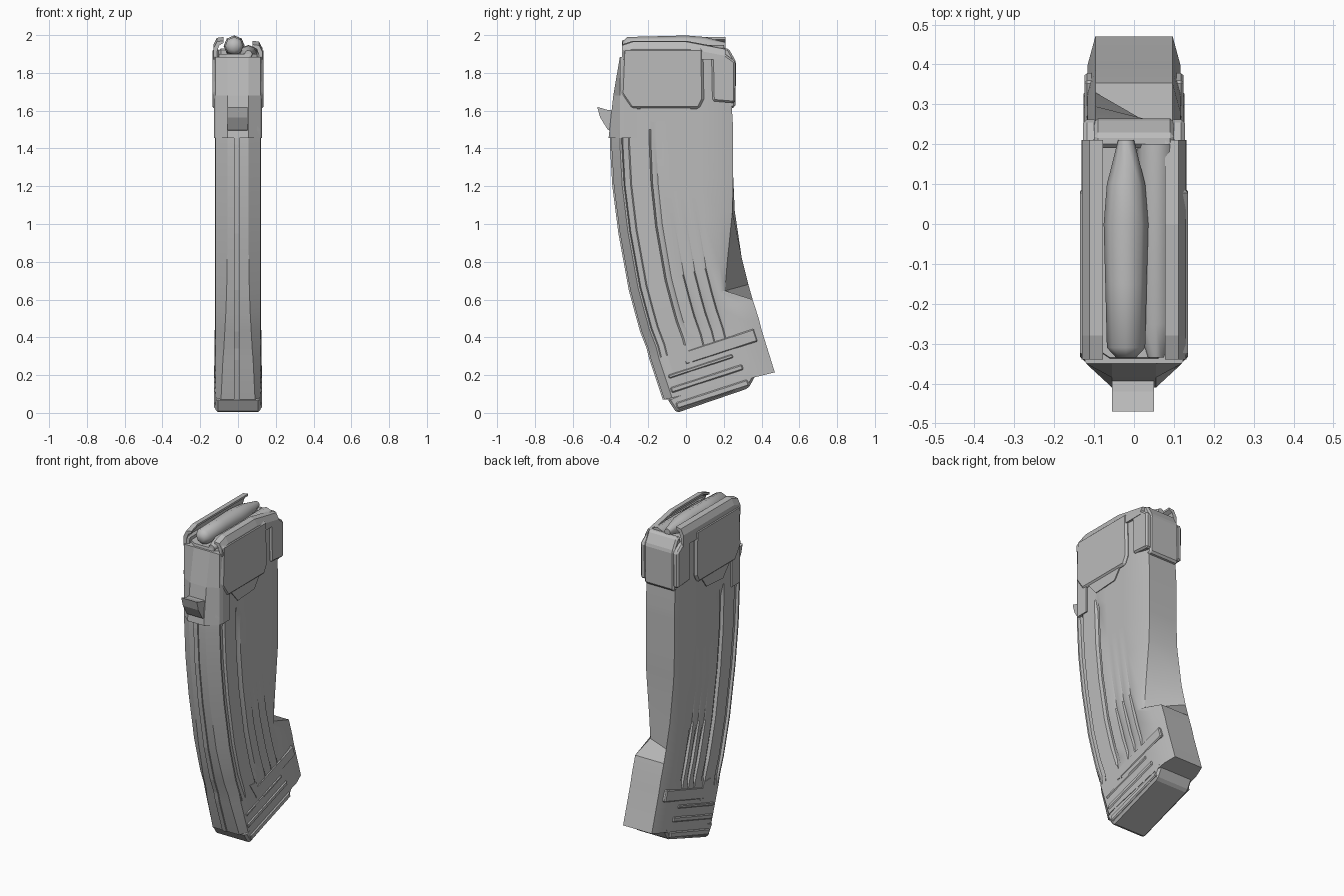
import bpy, bmesh, math
from mathutils import Vector

if "Cube" in bpy.data.objects:
    bpy.data.objects.remove(bpy.data.objects["Cube"], do_unlink=True)

GREY = (0.5, 0.5, 0.5, 1)
metal = bpy.data.materials.new("grey_metal")
metal.use_nodes = True
metal.diffuse_color = GREY
metal.node_tree.nodes["Principled BSDF"].inputs["Base Color"].default_value = GREY


def loft(name, rings, smooth=30):
    """Skin a list of equal-length closed rings and cap both ends."""
    bm = bmesh.new()
    rows = [[bm.verts.new(p) for p in ring] for ring in rings]
    n = len(rows[0])
    for a, b in zip(rows, rows[1:]):
        for i in range(n):
            j = (i + 1) % n
            bm.faces.new((a[i], a[j], b[j], b[i]))
    bm.faces.new(rows[0])
    bm.faces.new(rows[-1])
    bmesh.ops.recalc_face_normals(bm, faces=bm.faces)
    mesh = bpy.data.meshes.new(name)
    bm.to_mesh(mesh)
    bm.free()
    mesh.materials.append(metal)
    ob = bpy.data.objects.new(name, mesh)
    bpy.context.collection.objects.link(ob)
    bpy.ops.object.select_all(action='DESELECT')
    ob.select_set(True)
    bpy.context.view_layer.objects.active = ob
    if smooth:
        bpy.ops.object.shade_smooth_by_angle(angle=math.radians(smooth))
    return ob


def slab(name, pts, x0, x1, bevel=0):
    """Side outline in (y, z) pulled across from x0 to x1."""
    ob = loft(name, [[(x, y, z) for y, z in pts] for x in (x0, x1)], 0)
    if bevel:
        mod = ob.modifiers.new("edge", 'BEVEL')
        mod.width, mod.segments = bevel, 1


def both_sides(name, pts, x0, x1, bevel=0):
    for side, s in (("left", 1), ("right", -1)):
        slab(f"{side}_{name}", pts, s * x0, s * x1, bevel)


# Curved body: front edge, back edge, nose half width, long groove, short groove, left back cut
stations = [
    ((-.335, 1.90), (.225, 1.90), .06, 0, 0, 0),
    ((-.395, 1.50), (.25, 1.50), .055, 0, 0, 0),
    ((-.395, 1.42), (.25, 1.44), .055, 1, 0, 0),
    ((-.382, 1.20), (.25, 1.25), .055, 1, 0, 0),
    ((-.35, .95), (.258, 1.07), .055, 1, 0, .02),
    ((-.295, .65), (.295, .82), .06, 1, .5, .13),
    ((-.26, .52), (.33, .68), .065, 1, 1, .21),
    ((-.235, .43), (.353, .60), .07, 1, 1, 0),
    ((-.20, .34), (.385, .50), .075, .7, .8, 0),
    ((-.185, .28), (.40, .44), .08, 0, 0, 0),
    ((-.115, .07), (.47, .215), .09, 0, 0, 0),
]


def half_profile(nose, deep, short, cut):
    """Distance from front to back, with half width and grooves."""
    prof = [(0, nose), (.07, .12), (.085, .12), (.095, .12 - .014 * deep),
            (.14, .12 - .014 * deep), (.15, .12), (.31, .121),
            (.325, .121 - .016 * deep), (.35, .121 - .012 * deep), (.37, .121)]
    for t in (.47, .57, .67):
        prof += [(t, .12), (t + .01, .12 - .014 * short), (t + .05, .12)]
    return prof + [(.88 - cut * .6, .116), (1 - cut, .097)]


rings = []
for front, back, nose, deep, short, cut in stations:
    f, b = Vector(front), Vector(back)
    left = [(w, *f.lerp(b, t)) for t, w in half_profile(nose, deep, short, cut)]
    right = [(-w, *f.lerp(b, t)) for t, w in half_profile(nose, deep, short, 0)]
    rings.append(left + right[::-1])
loft("curved_body", rings)

# Seam rib down the front edge
fronts = [s[0] for s in stations[1:]]
slab("front_seam", [(y - .008, z) for y, z in fronts]
     + [(y + .03, z) for y, z in reversed(fronts)], -.02, .008)

# Front reinforcing block with a chamfered nose, and its catch
block = []
for y, z in ((-.35, 1.885), (-.385, 1.68), (-.41, 1.455)):
    half = [(.055, y), (.12, -.35), (.128, -.33), (.128, -.26)]
    block.append([(x, q, z) for x, q in half] + [(-x, q, z) for x, q in reversed(half)])
loft("front_block", block, 0)
slab("front_catch", [(-.47, 1.62), (-.42, 1.605), (-.38, 1.60), (-.38, 1.48),
                     (-.415, 1.50), (-.455, 1.565)], -.055, .05)

# Wide side plates and rear lugs
both_sides("side_plate", [(-.335, 1.93), (.09, 1.93), (.095, 1.66), (.07, 1.61),
                          (-.29, 1.61), (-.345, 1.69)], .1, .135, .012)
both_sides("plate_wedge", [(-.25, 1.62), (.03, 1.62), (-.02, 1.55), (-.18, 1.54)], .1, .126)
both_sides("rear_lug", [(.135, 1.90), (.2, 1.905), (.262, 1.86), (.26, 1.64), (.14, 1.65)],
           .09, .128, .01)
slab("rear_band", [(.19, 1.93), (.225, 1.93), (.265, 1.86), (.262, 1.62), (.2, 1.60)],
     -.1, .1, .01)

# Feed lips folded inwards over the opening; the left one drops towards the rear
section = [(.131, 1.88), (.13, 1.95), (.112, 1.985), (.078, 1.99),
           (.078, 1.978), (.1, 1.965), (.112, 1.93), (.112, 1.88)]
for side, s, drops in (("left", 1, (.04, .02, .02, .06)), ("right", -1, (.02, 0, 0, 0))):
    loft(f"{side}_feed_lip", [[(s * x, y, max(z - d, 1.87)) for x, z in section]
                              for y, d in zip((-.34, -.28, 0, .21), drops)], 0)


# Cartridges lying in the opening
def cartridge(name, x, z, steps):
    ring = [(math.cos(a * math.pi / 4), math.sin(a * math.pi / 4)) for a in range(8)]
    loft(name, [[(x + r * c, y, z + r * s) for c, s in ring] for y, r in steps], 50)


cartridge("top_cartridge", -.02, 1.942,
          [(-.335, .025), (-.31, .048), (-.15, .052), (0, .056), (.1, .048), (.21, .02)])
cartridge("lower_cartridge", .055, 1.90, [(-.335, .02), (-.25, .045), (.2, .048)])

# Floor plate and stepped ridges at the bottom
slab("floor_plate", [(-.10, .075), (-.05, 0), (.33, .13), (.375, .21), (.3, .24)],
     -.118, .118, .012)
slope = Vector((.95, .31))
up = Vector((-.31, .95))


def ridge(name, start, length, height, width):
    a = Vector(start)
    both_sides(name, [a, a + slope * length, a + slope * length + up * height, a + up * height],
               .09, width, .006)


ridge("floor_rim", (-.045, .02), .40, .035, .126)
ridge("lower_ridge", (-.075, .105), .40, .03, .126)
ridge("middle_ridge", (-.09, .18), .36, .022, .125)
ridge("upper_step", (.0, .255), .40, .07, .124)
both_sides("corner_rib", [(-.06, .36), (.0, .36), (.04, .26), (-.0, .27)], .09, .124)
